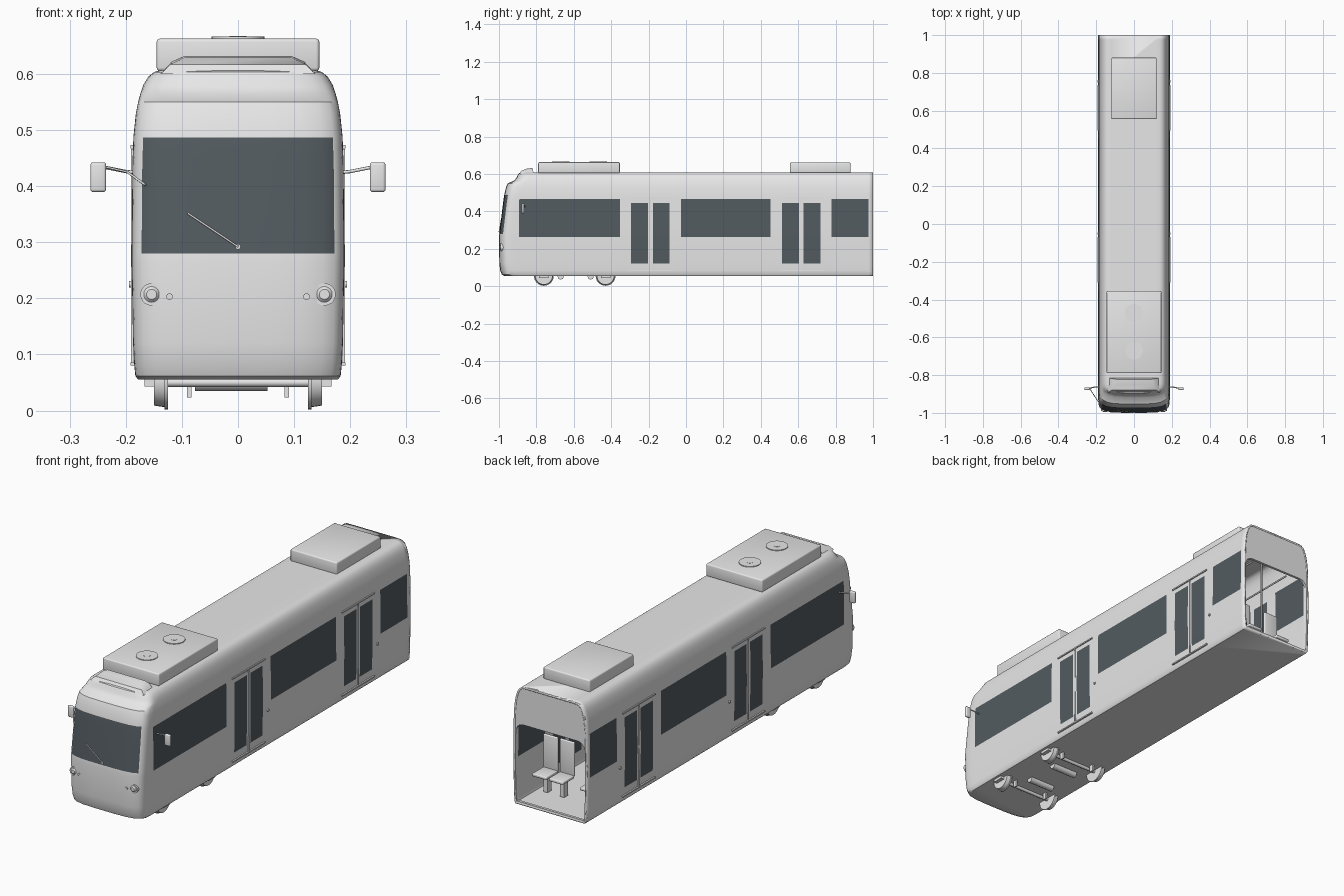
import bpy, bmesh, math
from mathutils import Vector

if "Cube" in bpy.data.objects:
    bpy.data.objects.remove(bpy.data.objects["Cube"], do_unlink=True)


def material(name, rgb):
    m = bpy.data.materials.new(name)
    m.use_nodes = True
    m.diffuse_color = (*rgb, 1)
    m.node_tree.nodes["Principled BSDF"].inputs["Base Color"].default_value = (*rgb, 1)
    return m


GREY = material("light grey", (0.8, 0.8, 0.8))
GLASS = material("dark glass", (0.086, 0.105, 0.117))


def finish(name, bm, mats=(GREY,), smooth=True):
    me = bpy.data.meshes.new(name)
    bm.to_mesh(me)
    bm.free()
    ob = bpy.data.objects.new(name, me)
    bpy.context.collection.objects.link(ob)
    for m in mats:
        me.materials.append(m)
    if smooth:
        bpy.ops.object.select_all(action="DESELECT")
        ob.select_set(True)
        bpy.context.view_layer.objects.active = ob
        bpy.ops.object.shade_smooth_by_angle(angle=math.radians(32))
    return ob


def box(name, center, size, bevel=0):
    bm = bmesh.new()
    bmesh.ops.create_cube(bm, size=1)
    for v in bm.verts:
        v.co = Vector(center) + Vector(a * b for a, b in zip(v.co, size))
    if bevel:
        bmesh.ops.bevel(bm, geom=bm.edges[:], offset=bevel, segments=3,
                        profile=0.5, affect="EDGES")
    return finish(name, bm, smooth=bool(bevel))


def disc(name, center, radius, depth, axis, top=None, sides=32):
    bm = bmesh.new()
    bmesh.ops.create_cone(bm, cap_ends=True, segments=sides, radius1=radius,
                          radius2=radius if top is None else top, depth=depth)
    turn = Vector((0, 0, 1)).rotation_difference(Vector(axis)).to_matrix()
    for v in bm.verts:
        v.co = turn @ v.co + Vector(center)
    return finish(name, bm)


def rod(name, points, radius):
    cu = bpy.data.curves.new(name, "CURVE")
    cu.dimensions = "3D"
    cu.bevel_depth = radius
    cu.bevel_resolution = 2
    cu.use_fill_caps = True
    sp = cu.splines.new("POLY")
    sp.points.add(len(points) - 1)
    for p, co in zip(sp.points, points):
        p.co = (*co, 1)
    cu.materials.append(GREY)
    ob = bpy.data.objects.new(name, cu)
    bpy.context.collection.objects.link(ob)
    return ob


# Body levels: height, half width, front position
LEVELS = [(.055, .178, -.97), (.062, .183, -.985), (.083, .185, -.993),
          (.12, .187, -.998), (.264, .1895, -1), (.28, .1895, -.998),
          (.446, .188, -.978), (.467, .187, -.975), (.487, .1865, -.972),
          (.53, .182, -.962), (.55, .178, -.953), (.565, .174, -.918),
          (.58, .169, -.906), (.595, .16, -.9), (.603, .15, -.895),
          (.607, .138, -.885), (.6075, .12, -.87)]
WINDOWS = [(-.893, -.354), (-.028, .453), (.779, .976)]
DOOR_GLASS = [(-.295, -.204), (-.177, -.087), (.512, .603), (.629, .72)]
STOPS = sorted({y for pair in WINDOWS + DOOR_GLASS for y in pair} | {1}, reverse=True)
NOSE = [1, .997, .985, .965, .94, .907, .8, .6, .3, 0]
DEPTH = .08


def outline(w, f):
    """Half plan outline from the rear corner to the nose, then mirrored."""
    half = [(w, max(y, f + DEPTH + .004)) for y in STOPS]
    half += [(w * s, f + DEPTH * (1 - (1 - s ** 4) ** .25)) for s in NOSE]
    return half + [(-x, y) for x, y in half[-2::-1]]


def is_glass(c):
    if c.y < -.9:
        return .28 < c.z < .487 and abs(c.x) < .172
    tall = any(a < c.y < b for a, b in WINDOWS) and .264 < c.z < .467
    door = any(a < c.y < b for a, b in DOOR_GLASS) and .12 < c.z < .446
    return tall or door


# Body shell with glazed faces
bm = bmesh.new()
rings = [[bm.verts.new((x, y, z)) for x, y in outline(w, f)] for z, w, f in LEVELS]
for low, high in zip(rings, rings[1:]):
    for i in range(len(low) - 1):
        face = bm.faces.new((low[i], high[i], high[i + 1], low[i + 1]))
        face.material_index = int(is_glass(face.calc_center_median()))
bm.faces.new(rings[0])
bm.faces.new(rings[-1][::-1])
body = finish("body_shell", bm, (GREY, GLASS))
shell = body.modifiers.new("wall", "SOLIDIFY")
shell.thickness = .008
shell.offset = -1

# Rear end frame around the open gangway
bm = bmesh.new()
outer, inner = [], []
arch = [l for l in LEVELS if l[0] > .4]
for z, w, f in LEVELS:
    outer.append((w, z))
    if z < .4:
        inner.append((w - .01, max(z, .068)))
    else:
        a = math.pi / 2 * arch.index((z, w, f)) / (len(arch) - 1)
        inner.append((.138 + .04 * math.cos(a), .39 + .04 * math.sin(a)))
loops = [[bm.verts.new((x, .999, z)) for x, z in side] +
         [bm.verts.new((-x, .999, z)) for x, z in side[::-1]] for side in (outer, inner)]
n = len(loops[0])
for i in range(n):
    j = (i + 1) % n
    bm.faces.new((loops[0][i], loops[1][i], loops[1][j], loops[0][j]))
bmesh.ops.recalc_face_normals(bm, faces=bm.faces[:])
frame = finish("rear_frame", bm, smooth=False)
thick = frame.modifiers.new("depth", "SOLIDIFY")
thick.thickness = .012
thick.offset = -1 if frame.data.polygons[0].normal.y > 0 else 1

# Roof equipment
box("front_roof_unit", (0, -.572, .634), (.29, .436, .058), .006)
box("rear_roof_unit", (0, .718, .632), (.24, .325, .058), .006)
for y in (-.47, -.67):
    disc("roof_fan", (0, y, .6645), .047, .004, (0, 0, 1))
    disc("roof_fan_hub", (0, y, .666), .015, .003, (0, 0, 1))
bm = bmesh.new()
for s in (-1, 1):
    for x, y, z in ((.138, -.892, .6), (.135, -.815, .6), (.12, -.88, .617),
                    (.118, -.818, .622), (.095, -.85, .629), (.095, -.822, .632)):
        bm.verts.new((s * x, y, z))
bmesh.ops.convex_hull(bm, input=bm.verts[:])
finish("roof_fairing", bm)

# Door rails, centre seams and buttons
for s in (-1, 1):
    for mid in (-.19, .616):
        box("door_top_rail", (s * .188, mid, .47), (.008, .24, .006))
        box("door_bottom_rail", (s * .187, mid, .083), (.01, .24, .006))
        box("door_seam", (s * .1885, mid, .276), (.005, .005, .38))
        disc("door_button", (s * .191, mid + .14, .225), .006, .006, (1, 0, 0), sides=16)

# Front lamps and mirrors
for s in (-1, 1):
    disc("headlight_rim", (s * .154, -.979, .207), .02, .024, (0, -1, 0))
    disc("headlight_lens", (s * .154, -.993, .207), .015, .006, (0, -1, 0), .009)
    disc("marker_lamp", (s * .122, -.992, .203), .006, .014, (0, -1, 0), sides=16)
    box("mirror", (s * .249, -.872, .416), (.028, .014, .053), .005)
    rod("mirror_arm", [(s * .18, -.862, .424), (s * .2, -.862, .426),
                       (s * .24, -.87, .434)], .003)
rod("mirror_brace", [(-.235, -.87, .434), (-.197, -.93, .425), (-.165, -.972, .402)], .002)

# Windscreen wiper
rod("wiper_arm", [(0, -1.0, .292), (-.045, -.994, .322), (-.09, -.989, .352)], .0018)
disc("wiper_pivot", (0, -.996, .292), .005, .008, (0, -1, 0), sides=16)

# Bogie
for y in (-.76, -.43):
    rod("axle", [(-.13, y, .05), (.13, y, .05)], .008)
    for s in (-1, 1):
        disc("wheel", (s * .14, y, .055), .049, .02, (s, 0, 0), .046)
        disc("wheel_flange", (s * .128, y, .055), .053, .006, (1, 0, 0))
        box("axle_box", (s * .158, y, .05), (.018, .05, .014))
        box("brake_hanger", (s * .087, y + .03, .04), (.008, .02, .034))
for y in (-.67, -.51):
    rod("traction_motor", [(-.077, y, .052), (.053, y, .052)], .017)

# Seats and grab poles in the saloon
for y, face in ((.86, 1), (.4, 1), (.1, -1), (-.4, 1)):
    for x in (.125, .04, -.12):
        box("seat_cushion", (x, y, .155), (.074, .085, .014), .004)
        box("seat_back", (x, y - face * .045, .235), (.074, .012, .16), .004)
        box("seat_leg", (x, y - face * .02, .108), (.02, .03, .085))
for x, y in ((-.08, .8), (.08, .5), (-.08, -.05), (.08, -.35)):
    rod("grab_pole", [(x, y, .062), (x, y, .6)], .004)
for s in (-1, 1):
    rod("grab_rail", [(s * .1, -.8, .45), (s * .1, .95, .45)], .004)
